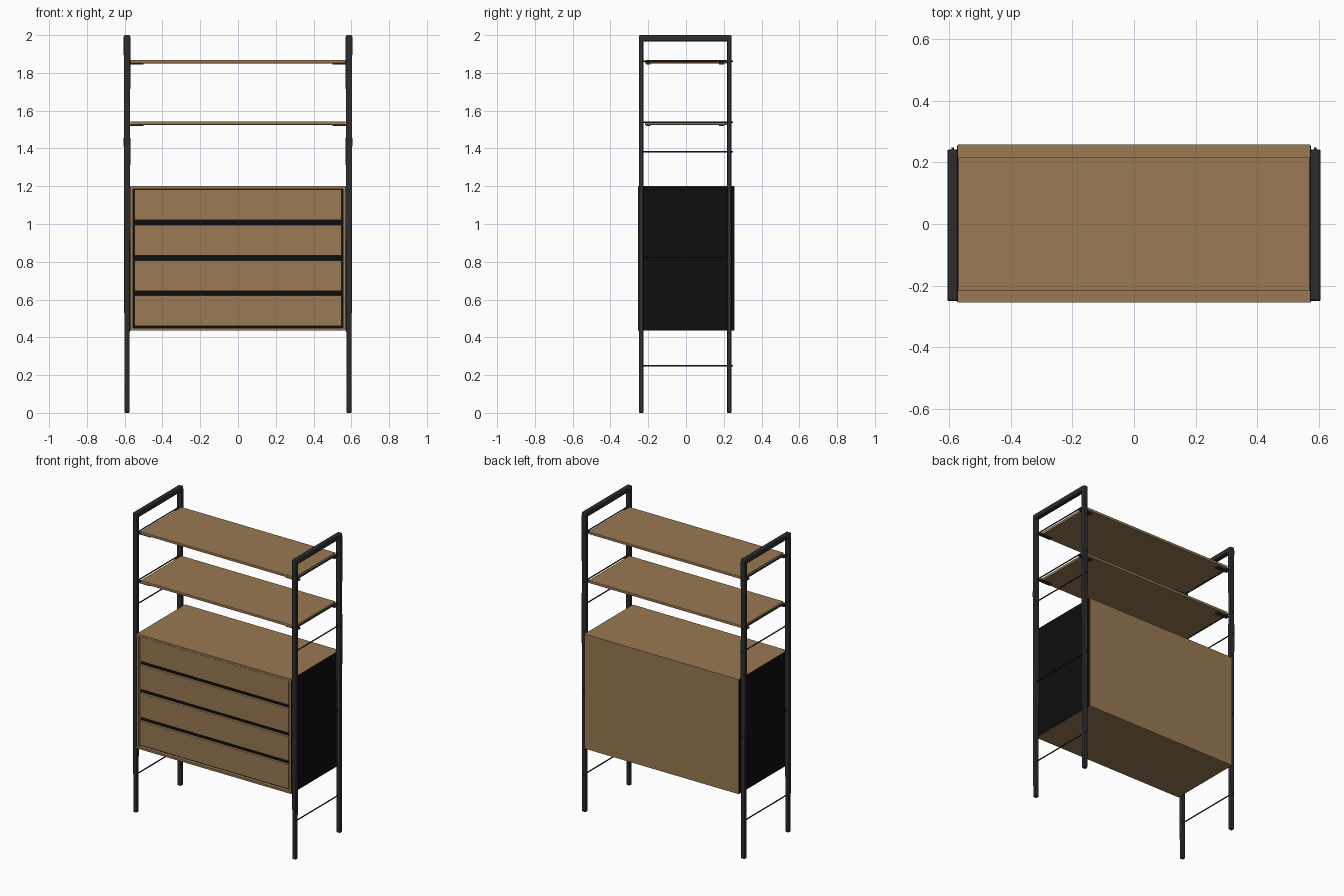
import bpy
import bmesh

cube = bpy.data.objects.get("Cube")
if cube:
    bpy.data.objects.remove(cube, do_unlink=True)


def material(name, r, g, b):
    mat = bpy.data.materials.new(name)
    mat.use_nodes = True
    mat.diffuse_color = (r, g, b, 1)
    mat.node_tree.nodes["Principled BSDF"].inputs["Base Color"].default_value = (r, g, b, 1)
    return mat


wood = material("oak_wood", 0.32, 0.19, 0.085)
steel = material("charcoal_steel", 0.027, 0.027, 0.028)
black = material("black_panel", 0.004, 0.004, 0.004)


def box(name, mat, x, y, z, bevel=0.0, foot=1.0):
    """Box from (min, max) ranges; foot scales the width of its lower end."""
    bm = bmesh.new()
    bmesh.ops.create_cube(bm, size=1)
    lo, hi = zip(x, y, z)
    cx = (x[0] + x[1]) / 2
    for v in bm.verts:
        low = v.co.z < 0
        for i in range(3):
            v.co[i] = hi[i] if v.co[i] > 0 else lo[i]
        if low:
            v.co.x = cx + (v.co.x - cx) * foot
    mesh = bpy.data.meshes.new(name)
    bm.to_mesh(mesh)
    bm.free()
    mesh.materials.append(mat)
    obj = bpy.data.objects.new(name, mesh)
    bpy.context.collection.objects.link(obj)
    if bevel:
        mod = obj.modifiers.new("Bevel", 'BEVEL')
        mod.width = bevel
        mod.segments = 2
    return obj


def rod(name, x, y, z, radius=0.004):
    """Thin round bar running front to back."""
    curve = bpy.data.curves.new(name, 'CURVE')
    curve.dimensions = '3D'
    curve.bevel_depth = radius
    curve.bevel_resolution = 1
    curve.use_fill_caps = True
    line = curve.splines.new('POLY')
    line.points.add(1)
    line.points[0].co = (x, y[0], z, 1)
    line.points[1].co = (x, y[1], z, 1)
    curve.materials.append(steel)
    obj = bpy.data.objects.new(name, curve)
    bpy.context.collection.objects.link(obj)


FRONT, BACK = -0.255, 0.258
LOW, HIGH = 0.435, 1.2
SHELVES = {"lower": 1.525, "upper": 1.851}


def span(side, a, b):
    return tuple(sorted((side * a, side * b)))


# Side frames, rods, side panels and shelf clips
for side, label in ((1, "left"), (-1, "right")):
    rail = span(side, 0.57, 0.605)
    for end, y in (("front", (-0.25, -0.225)), ("back", (0.217, 0.241))):
        box(f"{label}_{end}_upper_post", steel, rail, y, (1.45, 1.985), 0.006, 0.95)
        box(f"{label}_{end}_lower_post", steel, rail, y, (0, 1.46), 0.005, 0.75)
    box(f"{label}_top_rail", steel, rail, (-0.25, 0.242), (1.966, 2.0), 0.009)
    for i, z in enumerate((0.25, 0.818, 1.383, 1.538, 1.862)):
        rod(f"{label}_cross_rod_{i + 1}", side * 0.587, (-0.235, 0.248), z)
    box(f"{label}_side_panel", black, span(side, 0.566, 0.573),
        (FRONT + 0.003, BACK - 0.003), (LOW + 0.002, HIGH - 0.002))
    for level, z in SHELVES.items():
        for end, y in (("front", -0.2), ("back", 0.188)):
            box(f"{level}_{label}_{end}_shelf_clip", steel, span(side, 0.5, 0.592),
                (y - 0.012, y + 0.012), (z - 0.006, z + 0.003))

# Open shelves
for level, z in SHELVES.items():
    box(f"{level}_shelf", wood, (-0.57, 0.57), (-0.216, 0.216), (z, z + 0.017), 0.002)

# Cabinet carcass
box("cabinet_top", wood, (-0.57, 0.57), (FRONT, BACK), (HIGH - 0.014, HIGH))
box("cabinet_bottom", wood, (-0.57, 0.57), (FRONT, BACK), (LOW, LOW + 0.014))
box("cabinet_back", wood, (-0.57, 0.57), (BACK - 0.014, BACK), (LOW, HIGH))
for side, label in ((1, "left"), (-1, "right")):
    box(f"cabinet_{label}_wall", wood, span(side, 0.556, 0.569), (FRONT, BACK), (LOW, HIGH))
box("cabinet_dark_interior", black, (-0.556, 0.556), (-0.232, 0.2),
    (LOW + 0.014, HIGH - 0.014))

# Drawer fronts with shadow gaps between them
pitch = 0.187
for i in range(4):
    z = 0.459 + i * pitch
    box(f"drawer_front_{i + 1}", wood, (-0.549, 0.549), (-0.249, -0.225),
        (z, z + pitch - 0.025), 0.002)
